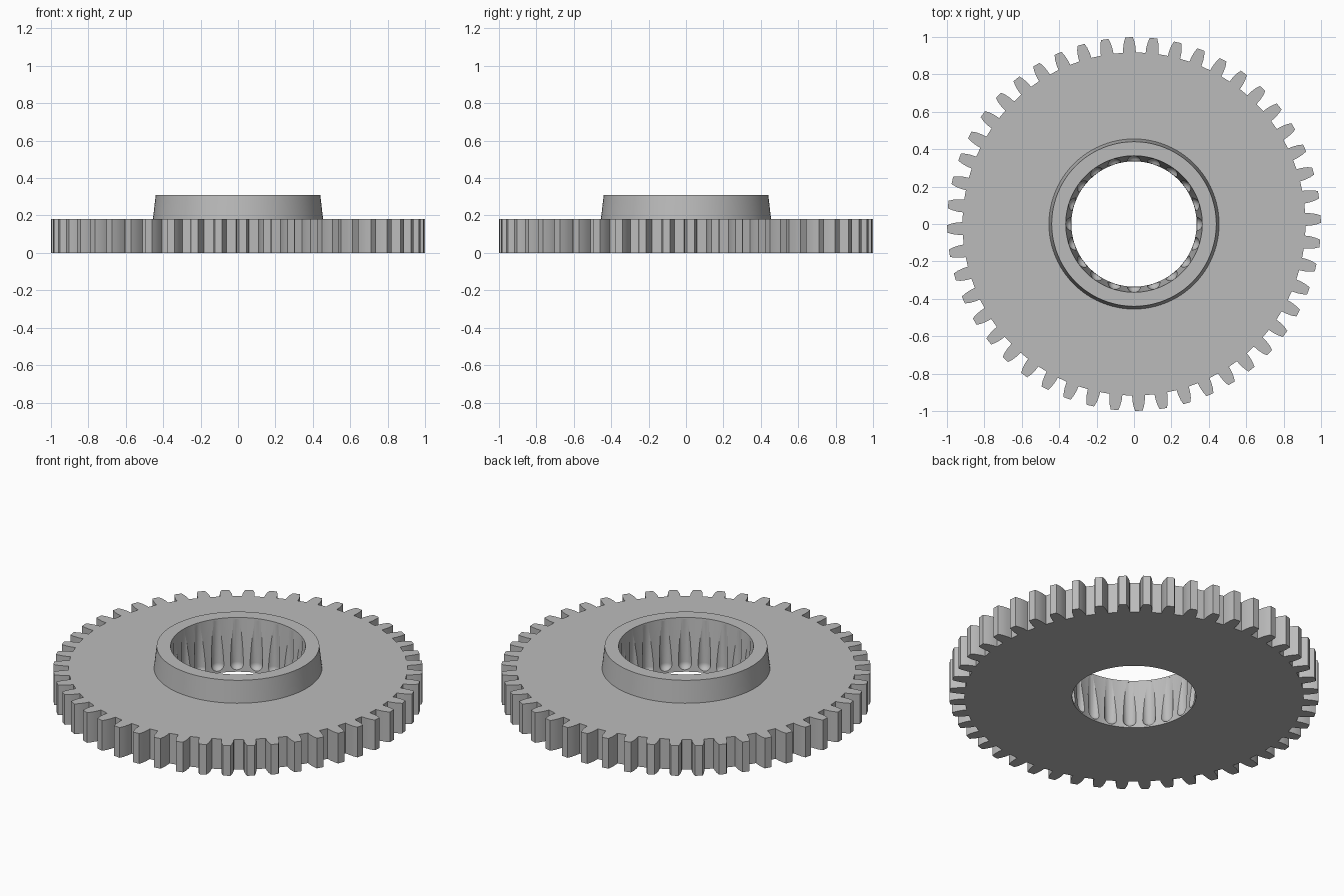
import bpy, bmesh, math

TEETH, RECESSES = 48, 20
DISC_H, HUB_H = 0.18, 0.31
BORE_LOW, BORE_HIGH = 0.335, 0.365

cube = bpy.data.objects.get("Cube")
if cube:
    bpy.data.objects.remove(cube, do_unlink=True)

steel = bpy.data.materials.new("grey_steel")
steel.use_nodes = True
steel.diffuse_color = (0.5, 0.5, 0.5, 1)
steel.node_tree.nodes["Principled BSDF"].inputs["Base Color"].default_value = (0.5, 0.5, 0.5, 1)


def make_object(name, bm):
    bmesh.ops.recalc_face_normals(bm, faces=bm.faces)
    mesh = bpy.data.meshes.new(name)
    bm.to_mesh(mesh)
    bm.free()
    mesh.materials.append(steel)
    obj = bpy.data.objects.new(name, mesh)
    bpy.context.collection.objects.link(obj)
    return obj


def ring(bm, radius, z, count, cx=0.0, cy=0.0):
    angles = [math.tau * i / count for i in range(count)]
    return [bm.verts.new((cx + radius * math.cos(a), cy + radius * math.sin(a), z)) for a in angles]


def lathe(bm, profile, count, cx=0.0, cy=0.0):
    """Closed solid of revolution from (radius, height) pairs."""
    rings = [ring(bm, r, z, count, cx, cy) for r, z in profile]
    for low, high in zip(rings, rings[1:]):
        for i in range(count):
            j = (i + 1) % count
            bm.faces.new((low[i], low[j], high[j], high[i]))
    bm.faces.new(rings[0][::-1])
    bm.faces.new(rings[-1])


# Toothed disc: one bulging tooth outline repeated around the rim
half_tooth = [(0.917, 0.034), (0.945, 0.033), (0.975, 0.028), (0.999, 0.020)]
tooth = [(r, -w) for r, w in half_tooth] + [(r, w) for r, w in reversed(half_tooth)]
bm = bmesh.new()
outline = []
for k in range(TEETH):
    centre = math.radians(1.5) + math.tau * k / TEETH
    for r, w in tooth:
        a = centre + w / r
        outline.append(bm.verts.new((r * math.cos(a), r * math.sin(a), 0)))
base = bm.faces.new(outline)
extruded = bmesh.ops.extrude_face_region(bm, geom=[base])["geom"]
top = [v for v in extruded if isinstance(v, bmesh.types.BMVert)]
bmesh.ops.translate(bm, vec=(0, 0, DISC_H), verts=top)
gear = make_object("gear_wheel", bm)

# Raised tapered hub
bm = bmesh.new()
lathe(bm, [(0.455, 0.05), (0.455, DISC_H), (0.44, HUB_H)], 96)
hub = make_object("hub_helper", bm)

# Conical bore
slope = (BORE_HIGH - BORE_LOW) / HUB_H
bm = bmesh.new()
lathe(bm, [(BORE_LOW + slope * z, z) for z in (-0.1, HUB_H + 0.1)], 100)
bore = make_object("bore_helper", bm)

# Round-bottomed upright recesses, which taper out as the bore widens
bm = bmesh.new()
radius, floor = 0.037, 0.010
profile = []
for i in range(8):
    a = math.radians(4 + 86 * i / 7)
    profile.append((radius * math.sin(a), floor + radius * (1 - math.cos(a))))
profile.append((radius, HUB_H - 0.01))
for k in range(RECESSES):
    a = math.tau * k / RECESSES
    lathe(bm, profile, 32, 0.328 * math.cos(a), 0.328 * math.sin(a))
recesses = make_object("recess_helper", bm)

# Combine the solids, then drop the helpers
helpers = [(hub, 'UNION'), (bore, 'DIFFERENCE'), (recesses, 'DIFFERENCE')]
for helper, operation in helpers:
    helper.hide_render = True
    mod = gear.modifiers.new(helper.name, 'BOOLEAN')
    mod.operation = operation
    mod.solver = 'EXACT'
    mod.object = helper
bpy.context.view_layer.update()
depsgraph = bpy.context.evaluated_depsgraph_get()
result = bpy.data.meshes.new_from_object(gear.evaluated_get(depsgraph))
gear.modifiers.clear()
gear.data = result
for helper, operation in helpers:
    bpy.data.objects.remove(helper, do_unlink=True)
result.materials.clear()
result.materials.append(steel)
for face in result.polygons:
    face.material_index = 0

# Smooth walls with crisp edges
bpy.ops.object.select_all(action='DESELECT')
gear.select_set(True)
bpy.context.view_layer.objects.active = gear
bpy.ops.object.shade_smooth_by_angle(angle=math.radians(25))
